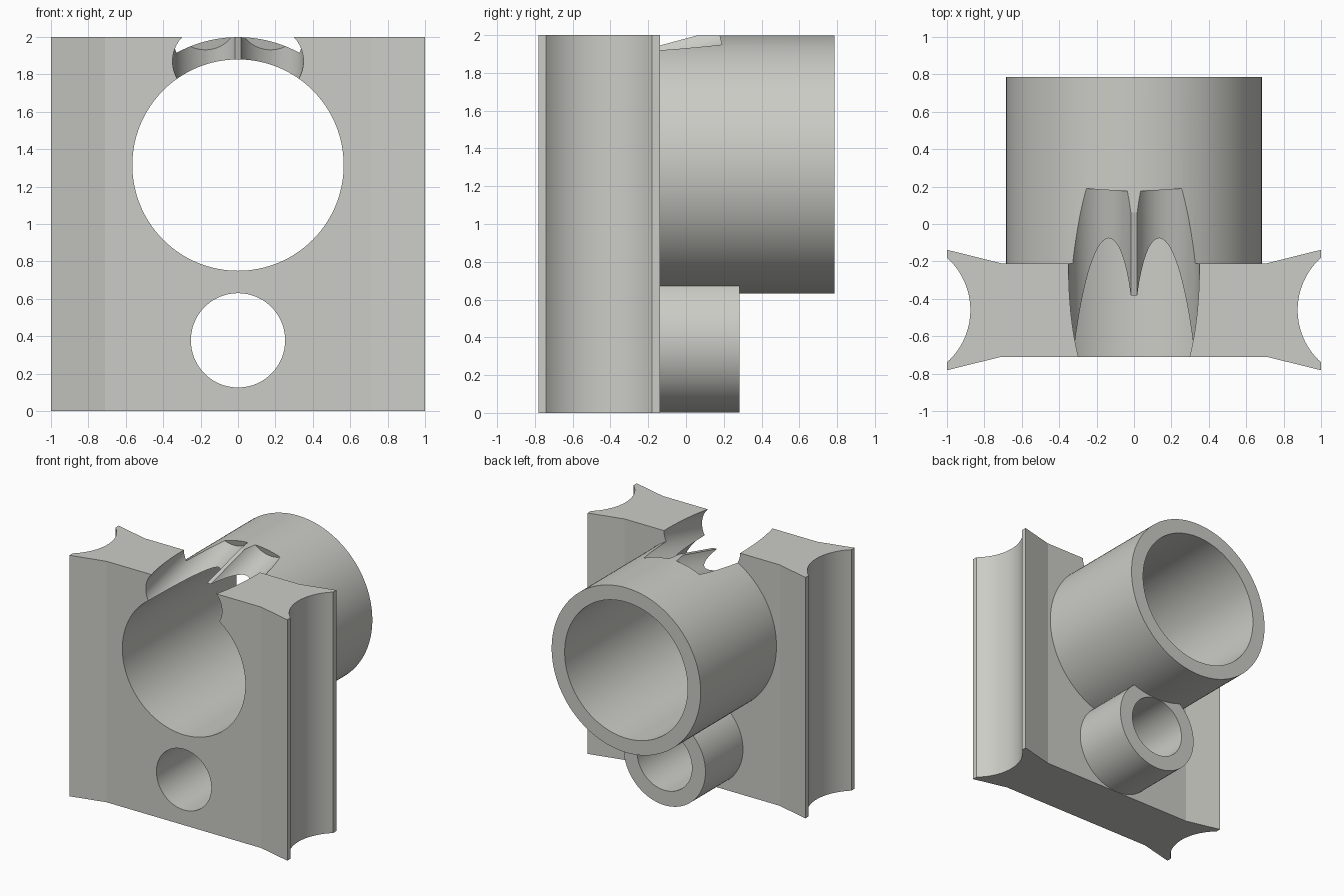
import bpy, bmesh, math
from mathutils import Matrix

if "Cube" in bpy.data.objects:
    bpy.data.objects.remove(bpy.data.objects["Cube"])

mat = bpy.data.materials.new("warm_grey")
mat.diffuse_color = (0.6, 0.6, 0.565, 1)
mat.use_nodes = True
mat.node_tree.nodes["Principled BSDF"].inputs["Base Color"].default_value = mat.diffuse_color


def prism(name, pts, a, b, matrix=Matrix()):
    """Extrude an x-z outline along y from a to b, then transform it."""
    bm = bmesh.new()
    face = bm.faces.new([bm.verts.new((u, a, v)) for u, v in pts])
    ext = bmesh.ops.extrude_face_region(bm, geom=[face])
    moved = [g for g in ext["geom"] if isinstance(g, bmesh.types.BMVert)]
    bmesh.ops.translate(bm, verts=moved, vec=(0, b - a, 0))
    bmesh.ops.transform(bm, matrix=matrix, verts=bm.verts)
    bmesh.ops.recalc_face_normals(bm, faces=bm.faces)
    me = bpy.data.meshes.new(name)
    bm.to_mesh(me)
    bm.free()
    me.materials.append(mat)
    ob = bpy.data.objects.new(name, me)
    bpy.context.collection.objects.link(ob)
    return ob


def arc(cx, cz, r, start, end, n):
    angles = [math.radians(start + (end - start) * i / n) for i in range(n + 1)]
    return [(cx + r * math.cos(t), cz + r * math.sin(t)) for t in angles]


def circle(cz, r, n=128):
    return arc(0, cz, r, 0, 360, n)[:-1]


def combine(target, other, operation):
    """Boolean the other part into the target and drop it."""
    mod = target.modifiers.new(operation, 'BOOLEAN')
    mod.operation, mod.solver, mod.object = operation, 'EXACT', other
    bpy.context.view_layer.objects.active = target
    bpy.ops.object.modifier_apply(modifier=mod.name)
    bpy.data.objects.remove(other, do_unlink=True)


# Upright plate: flared ends with a concave groove down each side
half = math.degrees(math.asin(0.28 / 0.376))
right = [(0.71, -0.71), (1, -0.782)]
right += arc(1.251, -0.46, 0.376, 180 + half, 180 - half, 32)
right += [(1, -0.138), (0.71, -0.21)]
outline = right + [(-x, y) for x, y in reversed(right)]
swap_yz = Matrix(((1, 0, 0, 0), (0, 0, 1, 0), (0, 1, 0, 0), (0, 0, 0, 1)))
body = prism("tube_bracket", outline, 0, 2, swap_yz)

# Large and small tubes on the back, then their bores through the plate
BIG_Z, SMALL_Z = 1.315, 0.378
combine(body, prism("large_tube", circle(BIG_Z, 0.684), -0.4, 0.785), 'UNION')
combine(body, prism("small_tube", circle(SMALL_Z, 0.376), -0.4, 0.282), 'UNION')
combine(body, prism("large_bore", circle(BIG_Z, 0.565), -1, 1), 'DIFFERENCE')
combine(body, prism("small_bore", circle(SMALL_Z, 0.252), -1, 1), 'DIFFERENCE')

# Tilted twin-lobed notch in the top, leaving a thin fin between the lobes
lobe = arc(0.175, 0, 0.175, 205.5, 450, 64)
notch = lobe + [(-x, z) for x, z in reversed(lobe)]
tilt = Matrix.Translation((0, -0.71, 1.87)) @ Matrix.Rotation(math.radians(15), 4, 'X')
combine(body, prism("notch", notch, -0.1, 0.89, tilt), 'DIFFERENCE')

# Smooth curved walls, crisp edges
bpy.ops.object.select_all(action='DESELECT')
body.select_set(True)
bpy.context.view_layer.objects.active = body
bpy.ops.object.shade_smooth_by_angle(angle=math.radians(10))
